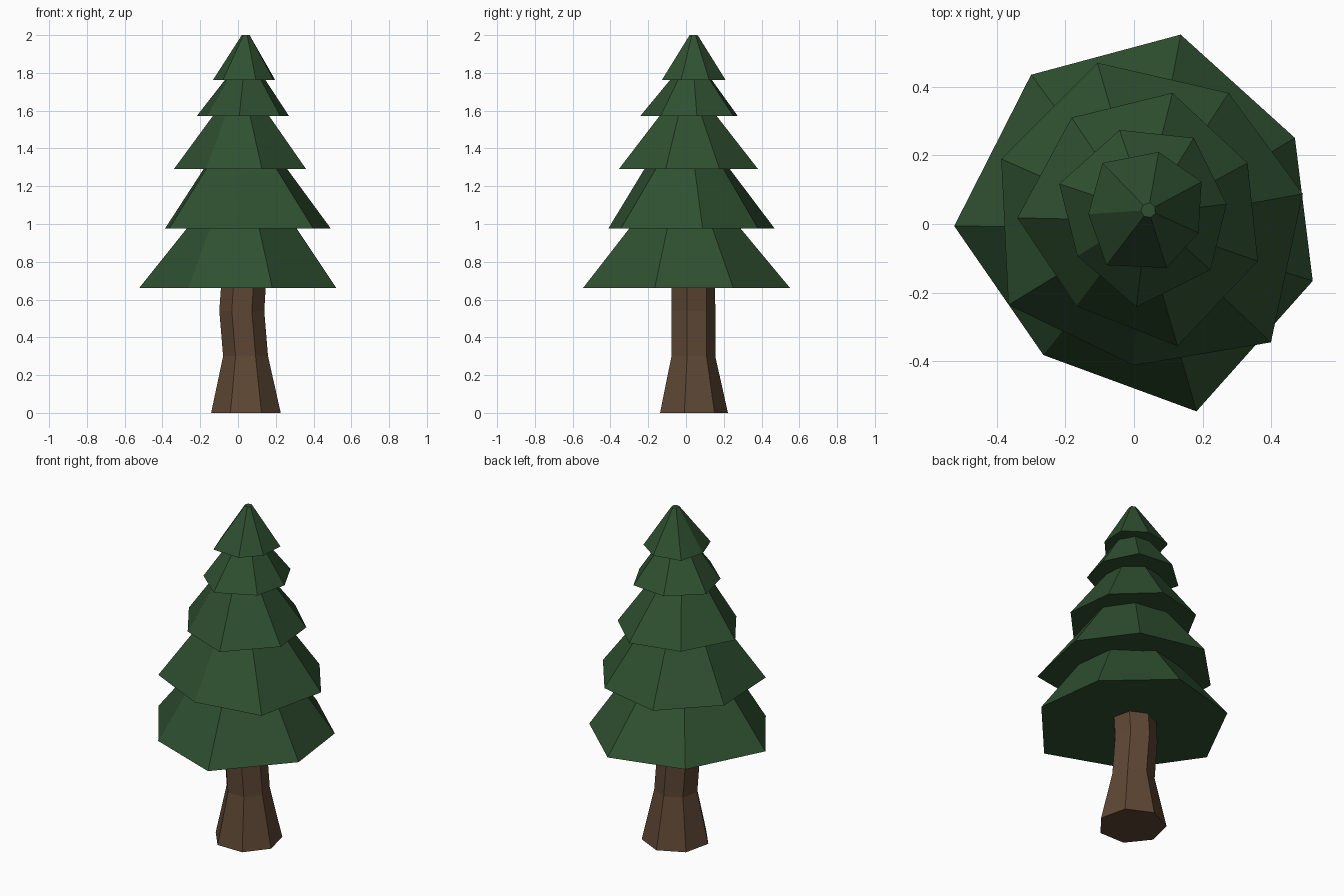
import bpy
import math
from mathutils import Vector


def material(name, color):
    m = bpy.data.materials.new(name)
    m.diffuse_color = (*color, 1)
    return m


def loft(name, rings, mat):
    """Join equal-sized rings of points with flat quads and cap both ends."""
    n = len(rings[0])
    verts = [p for ring in rings for p in ring]
    faces = [list(range(n))[::-1], list(range(len(verts) - n, len(verts)))]
    for k in range(len(rings) - 1):
        for i in range(n):
            j = (i + 1) % n
            faces.append([k * n + i, k * n + j, (k + 1) * n + j, (k + 1) * n + i])
    mesh = bpy.data.meshes.new(name)
    mesh.from_pydata(verts, [], faces)
    mesh.materials.append(mat)
    ob = bpy.data.objects.new(name, mesh)
    bpy.context.collection.objects.link(ob)
    return ob


def heptagon(cx, cy, r, z):
    angles = [math.radians(90) + i * math.tau / 7 for i in range(7)]
    return [(cx + r * math.cos(a), cy + r * math.sin(a), z) for a in angles]


bark = material("bark", (0.11, 0.062, 0.034))
needles = material("needles", (0.028, 0.08, 0.03))

# Bent trunk, flared at the foot
loft("trunk", [heptagon(0.042, 0.033, 0.189, 0),
               heptagon(0.040, 0.033, 0.122, 0.30),
               heptagon(0.020, 0.033, 0.122, 0.54),
               heptagon(0.036, 0.033, 0.121, 0.78)], bark)

# Foliage tiers: base height, top height, top centre, top radius, uneven rim
tiers = [
    (0.66, 1.04, (0.03, -0.01), 0.25,
     [(0.136, 0.552), (-0.30, 0.435), (-0.524, -0.006), (-0.264, -0.382),
      (0.182, -0.546), (0.521, -0.166), (0.469, 0.251)]),
    (0.975, 1.35, (0.03, 0.005), 0.19,
     [(-0.107, 0.47), (-0.387, 0.19), (-0.366, -0.236), (0, -0.412),
      (0.399, -0.345), (0.492, 0.088), (0.276, 0.382)]),
    (1.29, 1.62, (0.02, 0.01), 0.118,
     [(0.112, 0.382), (-0.182, 0.31), (-0.34, 0.018), (-0.168, -0.239),
      (0.127, -0.356), (0.361, -0.108), (0.331, 0.178)]),
    (1.572, 1.82, (0.04, 0.031), 0.068,
     [(-0.042, 0.274), (-0.218, 0.117), (-0.165, -0.093), (0.007, -0.242),
      (0.223, -0.134), (0.27, 0.058), (0.174, 0.251)]),
    (1.762, 2.0, (0.042, 0.04), 0.022,
     [(0.072, 0.21), (-0.092, 0.178), (-0.133, 0.029), (-0.08, -0.12),
      (0.095, -0.128), (0.188, -0.026), (0.197, 0.123)]),
]
for i, (z0, z1, centre, r, rim) in enumerate(tiers, 1):
    c = Vector(centre)
    base = [(x, y, z0) for x, y in rim]
    top = [(*(c + r * (Vector(p) - c).normalized()), z1) for p in rim]
    loft(f"foliage_tier_{i}", [base, top], needles)
